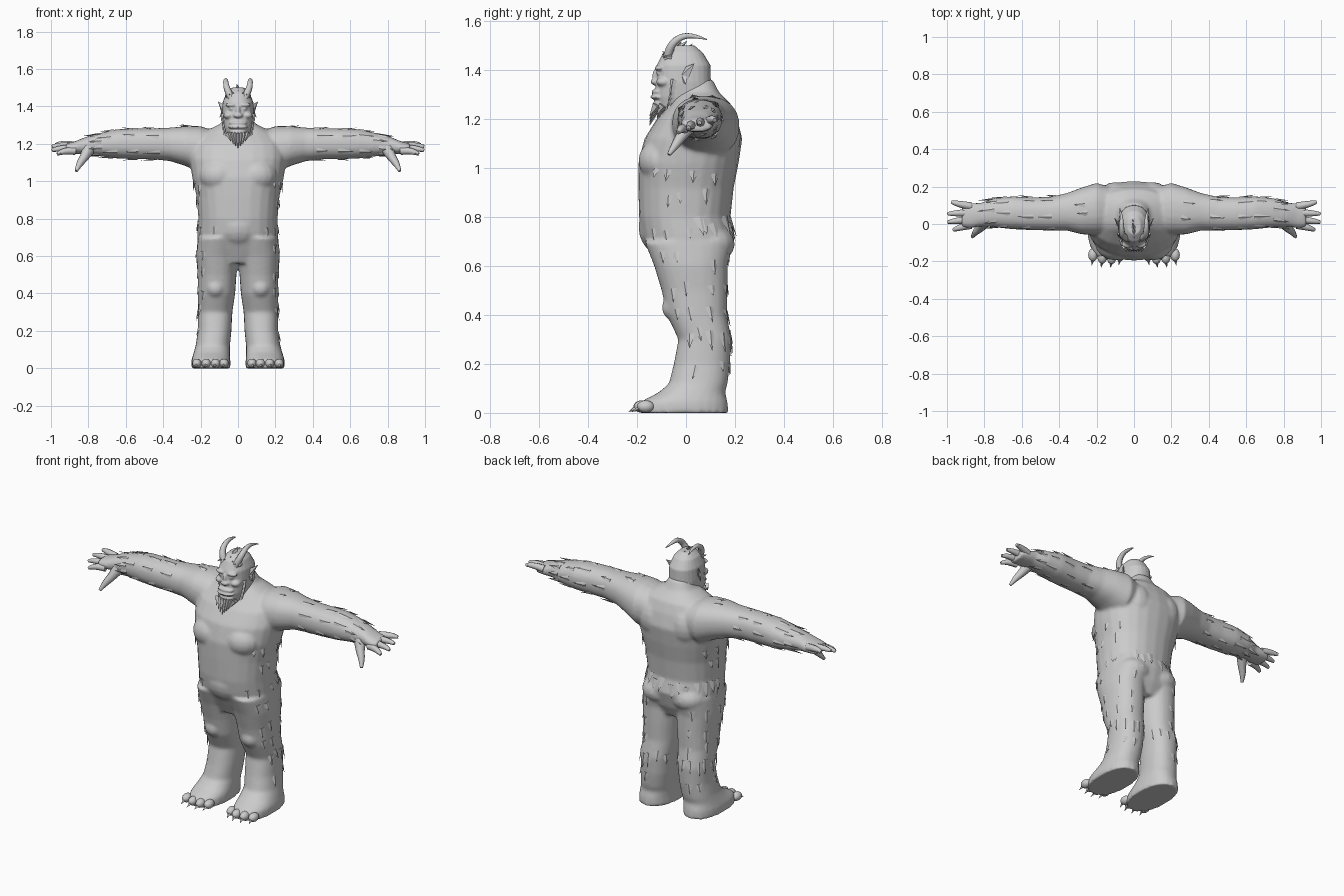
import bpy
import bmesh
import math
import random
from mathutils import Vector, Matrix

random.seed(4)
cube = bpy.data.objects.get("Cube")
if cube:
    bpy.data.objects.remove(cube)

grey = bpy.data.materials.new("plain grey")
grey.use_nodes = True
grey.diffuse_color = (0.6, 0.6, 0.6, 1)
grey.node_tree.nodes["Principled BSDF"].inputs["Base Color"].default_value = (0.6, 0.6, 0.6, 1)

# Cross-sections: position along the axis, centre (2), half sizes (2)
TORSO = [(.56, 0, .02, .14, .12), (.63, 0, .02, .2, .155), (.72, 0, .01, .215, .19),
         (.8, 0, -.005, .212, .187), (.92, 0, 0, .222, .195), (1.02, 0, .01, .245, .205),
         (1.12, 0, .03, .26, .2), (1.2, 0, .045, .25, .165), (1.26, 0, .06, .19, .125),
         (1.31, 0, .05, .09, .085), (1.36, 0, .04, .06, .07)]
LEG = [(0, .145, -.012, .105, .185), (.045, .145, -.008, .104, .178), (.085, .14, .025, .097, .135),
       (.12, .135, .05, .092, .12), (.2, .125, .065, .09, .115), (.3, .122, .077, .092, .108),
       (.4, .115, .045, .1, .123), (.5, .112, .035, .104, .135), (.6, .112, .02, .112, .15),
       (.7, .105, .01, .11, .18)]
ARM = [(.1, .07, 1.17, .12, .09), (.2, .08, 1.17, .14, .125), (.28, .07, 1.188, .125, .107),
       (.36, .065, 1.197, .1, .09), (.45, .055, 1.2, .09, .083), (.55, .055, 1.2, .088, .082),
       (.65, .06, 1.2, .088, .078), (.75, .06, 1.195, .077, .06), (.82, .05, 1.19, .063, .045),
       (.87, .045, 1.18, .067, .034), (.92, .045, 1.175, .062, .026)]
HEAD = [(1.22, 0, .03, .06, .09), (1.25, 0, -.012, .07, .105), (1.29, 0, -.005, .08, .122),
        (1.35, 0, -.01, .086, .112), (1.42, 0, -.01, .083, .11), (1.47, 0, -.012, .064, .082),
        (1.5, 0, -.01, .035, .045)]


def section(rings, t, angle, axis, side=1):
    """Point on a loft, at position t and at an angle around it."""
    a, b = rings[0], rings[-1]
    for lo, hi in zip(rings, rings[1:]):
        if lo[0] <= t <= hi[0]:
            a, b = lo, hi
            break
    k = (t - a[0]) / (b[0] - a[0])
    _, c1, c2, r1, r2 = [p + (q - p) * k for p, q in zip(a, b)]
    ca, sa = math.cos(angle), math.sin(angle)
    u = c1 + r1 * math.copysign(abs(ca) ** .88, ca)
    v = c2 + r2 * math.copysign(abs(sa) ** .88, sa)
    return Vector((side * u, v, t)) if axis == "z" else Vector((side * t, u, v))


def loft(bm, rings, axis, side=1, n=24):
    loops = [[bm.verts.new(section(rings, r[0], i * math.tau / n, axis, side)) for i in range(n)]
             for r in rings]
    faces = [bm.faces.new((lo[i], lo[(i + 1) % n], hi[(i + 1) % n], hi[i]))
             for lo, hi in zip(loops, loops[1:]) for i in range(n)]
    faces += [bm.faces.new(loops[0]), bm.faces.new(loops[-1])]
    bmesh.ops.recalc_face_normals(bm, faces=faces)


def blob(bm, centre, size):
    m = Matrix.Translation(centre) @ Matrix.Diagonal((*size, 1))
    bmesh.ops.create_uvsphere(bm, u_segments=16, v_segments=10, radius=1, matrix=m)


def pair(bm, centre, size):
    for s in (-1, 1):
        blob(bm, (s * centre[0], centre[1], centre[2]), size)


def tuft(bm, base, tip, width, out, thick=.012):
    """Flat pointed lock of fur."""
    base, tip, out = Vector(base), Vector(tip), Vector(out)
    d = (tip - base).normalized()
    across = d.cross(out).normalized()
    up = across.cross(d)
    ring = [bm.verts.new(base + across * width * x + up * thick * y)
            for x, y in ((1, 0), (0, 1), (-1, 0), (0, -1))]
    point = bm.verts.new(tip)
    faces = [bm.faces.new((ring[i], ring[(i + 1) % 4], point)) for i in range(4)]
    faces.append(bm.faces.new(ring))
    bmesh.ops.recalc_face_normals(bm, faces=faces)


def finish(name, bm, voxel=0, smooth=0):
    mesh = bpy.data.meshes.new(name)
    bm.to_mesh(mesh)
    bm.free()
    ob = bpy.data.objects.new(name, mesh)
    bpy.context.collection.objects.link(ob)
    mesh.materials.append(grey)
    if voxel:
        mod = ob.modifiers.new("blend", "REMESH")
        mod.mode, mod.voxel_size, mod.use_smooth_shade = "VOXEL", voxel, True
        mod = ob.modifiers.new("soften", "SMOOTH")
        mod.factor, mod.iterations = .5, smooth
    return ob


def horn_tube(name, points, radii):
    cu = bpy.data.curves.new(name, "CURVE")
    cu.dimensions, cu.bevel_depth, cu.bevel_resolution = "3D", 1, 2
    cu.use_fill_caps = True
    sp = cu.splines.new("NURBS")
    sp.points.add(len(points) - 1)
    for p, co, r in zip(sp.points, points, radii):
        p.co, p.radius = (*co, 1), r
    sp.use_endpoint_u, sp.order_u, sp.resolution_u = True, 3, 5
    cu.materials.append(grey)
    bpy.context.collection.objects.link(bpy.data.objects.new(name, cu))


# Body: torso, limbs and main muscles blended into one skin
bm = bmesh.new()
loft(bm, TORSO, "z")
for s in (-1, 1):
    loft(bm, LEG, "z", s)
    loft(bm, ARM, "x", s)
pair(bm, (.1, .125, 1.13), (.1, .1, .12))
pair(bm, (.095, .1, .69), (.105, .1, .08))
pair(bm, (.1, -.1, 1.03), (.11, .095, .09))
blob(bm, (0, -.09, .76), (.13, .105, .12))
pair(bm, (.12, -.03, .43), (.06, .07, .06))
finish("body", bm, .009, 7)

# Head with brow, eyes, nose, cheeks and lips
bm = bmesh.new()
loft(bm, HEAD, "z")
pair(bm, (.034, -.108, 1.408), (.034, .02, .012))
pair(bm, (.034, -.112, 1.388), (.013, .01, .009))
pair(bm, (.05, -.09, 1.352), (.028, .032, .02))
blob(bm, (0, -.118, 1.375), (.013, .02, .035))
blob(bm, (0, -.125, 1.352), (.026, .02, .014))
blob(bm, (0, -.115, 1.312), (.05, .026, .012))
blob(bm, (0, -.116, 1.29), (.054, .03, .012))
blob(bm, (0, -.105, 1.262), (.045, .03, .02))
finish("head", bm, .005, 4)

# Ears, beard, cheek hair and crown hair
bm = bmesh.new()
for s in (-1, 1):
    tuft(bm, (s * .075, -.01, 1.38), (s * .108, .035, 1.428), .03, (s, -.6, 0))
    tuft(bm, (s * .075, -.01, 1.375), (s * .1, .0, 1.34), .022, (s, -.6, 0))
    for i in range(5):
        tuft(bm, (s * (.078 - i * .004), -.05, 1.36 - i * .022),
             (s * (.09 - i * .004), -.06 - i * .006, 1.32 - i * .024), .016, (s, -.3, 0))
    for i in range(3):
        tuft(bm, (s * (.02 + i * .02), -.06, 1.455), (s * (.028 + i * .02), -.1, 1.478 - i * .012),
             .012, (0, -1, .5))
finish("ears_and_cheek_hair", bm)

bm = bmesh.new()
for row in range(3):
    for i in range(-3, 4):
        x = i * .017
        drop = (.075 - abs(i) * .014) * (1 - row * .15)
        tuft(bm, (x, -.118 + row * .025, 1.255), (x * .75, -.15 + row * .03, 1.245 - drop),
             .017, (x, -1, 0), .02)
finish("beard", bm)

bm = bmesh.new()
for i in range(6):
    y = -.09 + i * .022
    z = 1.455 + .04 * math.sin(i * .6)
    tuft(bm, (0, y, z), (random.uniform(-.01, .01), y + .03, z + .026), .012, (0, 0, 1))
finish("crown_hair", bm)

for s in (-1, 1):
    # Horns sweep up and back
    horn_tube("horn", [(s * .036, -.075, 1.445), (s * .062, -.07, 1.495), (s * .066, -.02, 1.54),
                       (s * .066, .04, 1.54), (s * .076, .085, 1.525)],
              [.02, .018, .014, .009, .002])
    # Fingers and the lowered thumb
    for y, z, tip_x, tip_y, tip_z in ((.095, 1.19, .975, .118, 1.195), (.06, 1.182, .995, .055, 1.185),
                                      (.025, 1.172, .995, .01, 1.165), (-.005, 1.162, .965, -.032, 1.145)):
        mid = ((.89 + tip_x) / 2 + .01, (y + tip_y) / 2, (z + tip_z) / 2 + .012)
        horn_tube("finger", [(s * .87, y, z), (s * mid[0], mid[1], mid[2]), (s * tip_x, tip_y, tip_z)],
                  [.021, .019, .009])
        tuft_bm = bmesh.new()
        tuft(tuft_bm, (s * (tip_x - .018), tip_y, tip_z + .005), (s * (tip_x + .004), tip_y, tip_z - .008),
             .009, (0, 0, 1), .007)
        finish("finger_claw", tuft_bm)
    horn_tube("thumb", [(s * .8, .01, 1.17), (s * .82, -.02, 1.13), (s * .85, -.045, 1.09),
                        (s * .865, -.07, 1.055)], [.034, .024, .018, .008])

# Toes and claws
bm = bmesh.new()
claws = bmesh.new()
for s in (-1, 1):
    for x, y in ((.075, -.165), (.12, -.18), (.17, -.178), (.22, -.165)):
        blob(bm, (s * x, y, .026), (.025, .035, .025))
        tuft(claws, (s * x, y - .015, .024), (s * (x + .006), y - .056, .004), .014, (0, 0, 1), .014)
toes = finish("toes", bm)
toes.data.shade_smooth()
finish("toe_claws", claws)


# Fur bands hang down the body and sweep along the arms
def band(bm, rings, axis, side, t, step, angles, lift=.012, width=.022):
    for deg in angles:
        a = math.radians(deg + random.uniform(-7, 7))
        start = t + random.uniform(-.02, .02)
        p = section(rings, start, a, axis, side)
        q = section(rings, start + step * random.uniform(.7, 1.15), a, axis, side)
        ca, sa = math.cos(a), math.sin(a)
        out = Vector((side * ca, sa, 0)) if axis == "z" else Vector((0, ca, sa))
        tuft(bm, p - out * .004, q + out * lift, width, out, .007)


bm = bmesh.new()
band(bm, TORSO, "z", 1, .79, -.075, range(10, 180, 14), .01, .03)
band(bm, TORSO, "z", 1, .99, -.06, (-35, -15, 5, 25, 155, 175, 195, 215), .012)
band(bm, TORSO, "z", 1, .9, -.06, (-20, 0, 20, 160, 180, 200), .008)
band(bm, TORSO, "z", 1, .76, -.06, (-50, -25, -5, 185, 205, 230), .008)
finish("waist_fur", bm)

bm = bmesh.new()
for s in (-1, 1):
    for z in (.64, .52, .42):
        band(bm, LEG, "z", s, z, -.06, (-45, -10, 30, 75), .007)
    band(bm, LEG, "z", s, .33, -.075, range(-30, 150, 25), .01)
    band(bm, LEG, "z", s, .2, -.06, (-10, 40, 85), .008)
finish("leg_fur", bm)

bm = bmesh.new()
for s in (-1, 1):
    for x in (.42, .55, .66):
        band(bm, ARM, "x", s, x, .08, (0, 50, 95, 150, 205, 265, 310), .009, .018)
    band(bm, ARM, "x", s, .74, .08, range(0, 360, 40), .014, .018)
    band(bm, ARM, "x", s, .26, .07, (70, 100), .012)
finish("arm_fur", bm)
